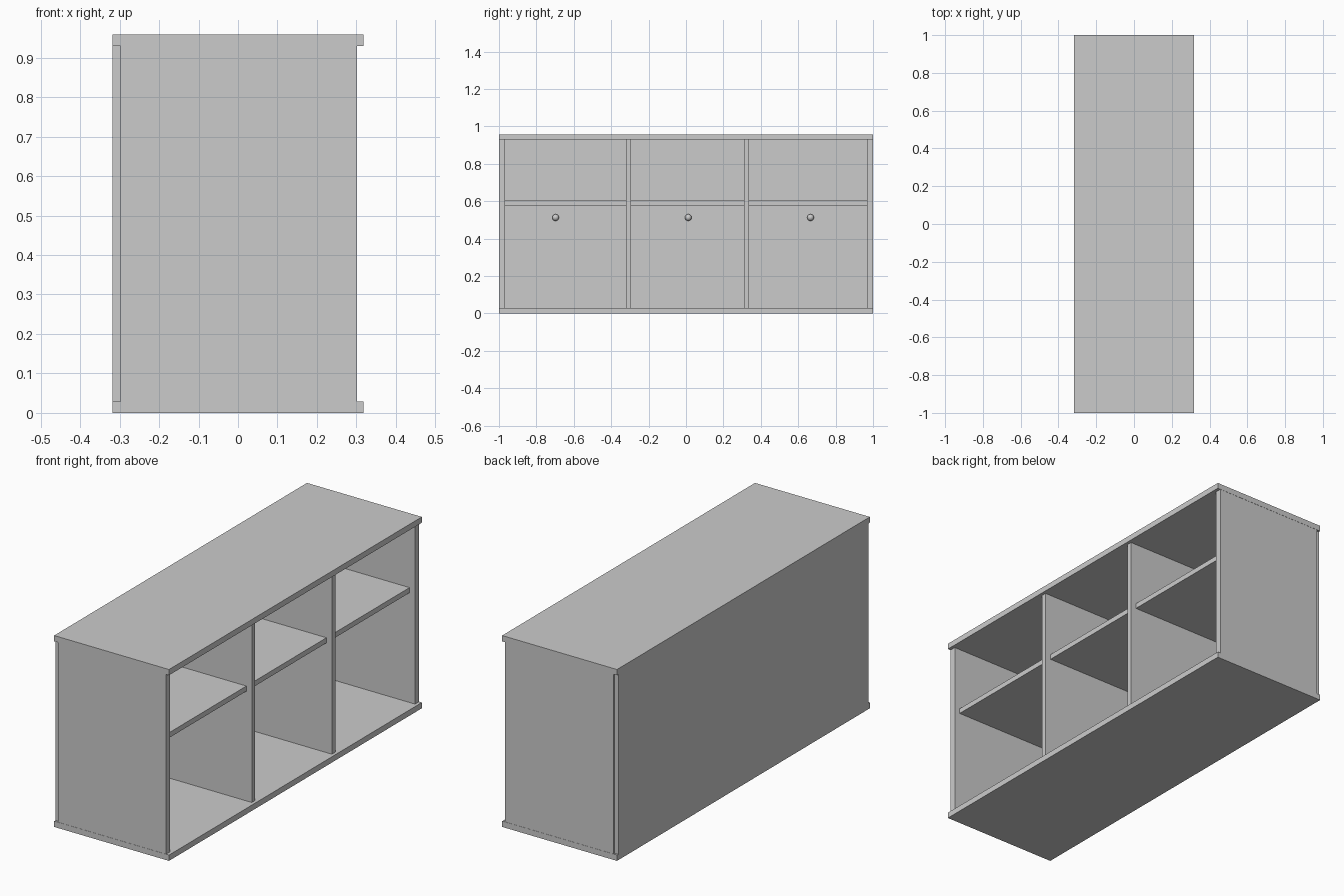
import bpy

if "Cube" in bpy.data.objects:
    bpy.data.objects.remove(bpy.data.objects["Cube"])


def box(name, x0, x1, y0, y1, z0, z1):
    bpy.ops.mesh.primitive_cube_add(
        size=1, location=((x0 + x1) / 2, (y0 + y1) / 2, (z0 + z1) / 2))
    ob = bpy.context.object
    ob.name = name
    ob.scale = (x1 - x0, y1 - y0, z1 - z0)
    bpy.ops.object.transform_apply(location=False, rotation=False, scale=True)
    return ob


H, T = 0.958, 0.029
DEPTH = 0.318
FRONT, BACK = 0.302, -0.298

# Top and bottom boards
box("bottom_board", -DEPTH, DEPTH, -1, 1, 0, T)
box("top_board", -DEPTH, DEPTH, -1, 1, H - T, H)

# Back panel
box("back_panel", -DEPTH, BACK, -0.99, 0.99, T, H - T)

# Side panels and dividers
uprights = [("side_panel_left", -0.999, -0.968), ("divider_left", -0.322, -0.295),
            ("divider_right", 0.311, 0.338), ("side_panel_right", 0.968, 0.999)]
for name, y0, y1 in uprights:
    box(name, BACK, FRONT, y0, y1, T, H - T)

# Recessed shelf in each bay
for i in range(3):
    box(f"shelf_{i + 1}", BACK, 0.272, uprights[i][2], uprights[i + 1][1], 0.578, 0.604)

# Small round knobs on the inside of the back panel
for i, y in enumerate((-0.697, 0.012, 0.666)):
    bpy.ops.mesh.primitive_uv_sphere_add(
        segments=24, ring_count=12, radius=0.018, location=(BACK + 0.014, y, 0.513))
    bpy.context.object.name = f"knob_{i + 1}"
    bpy.ops.object.shade_smooth_by_angle()
